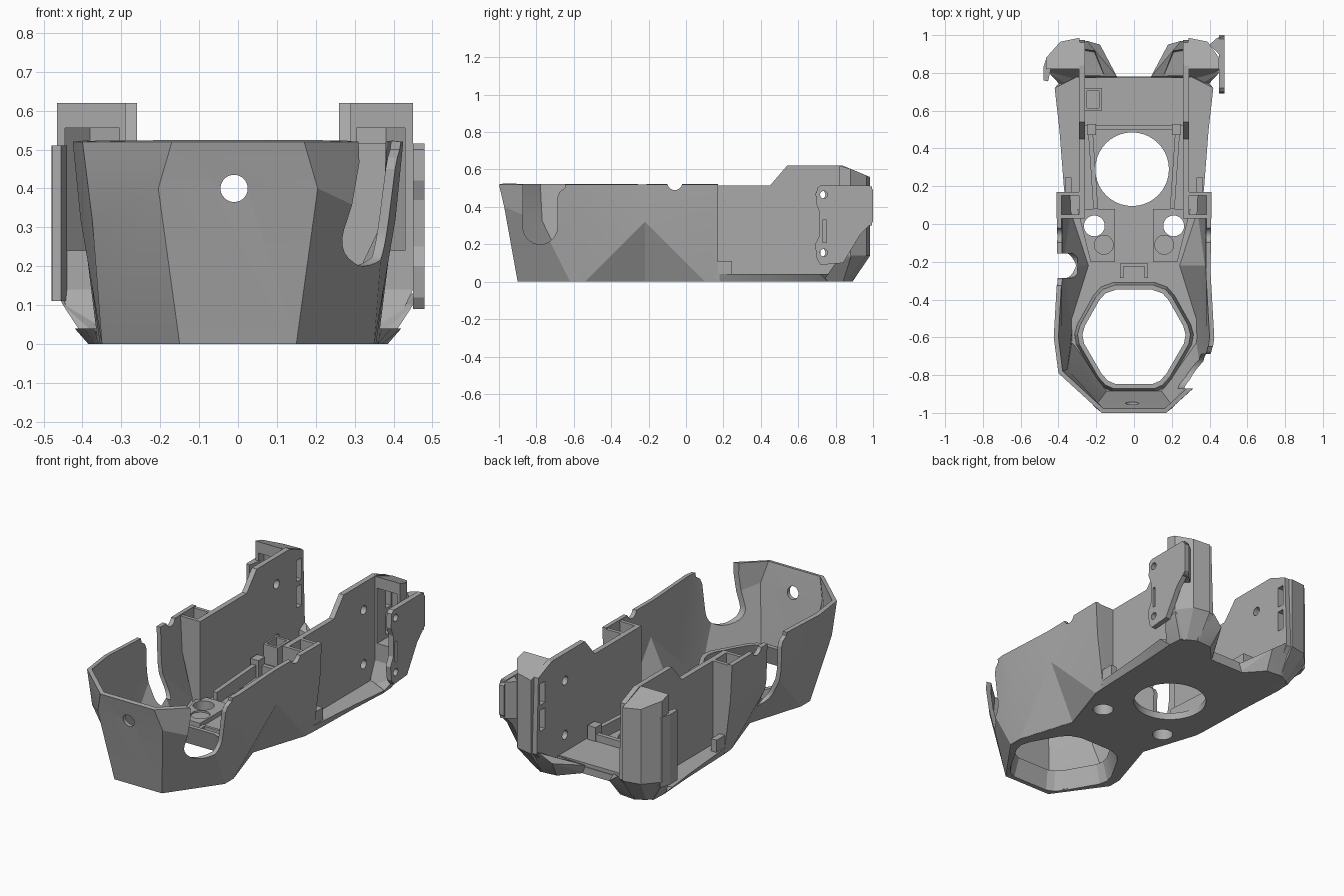
import bpy, bmesh, math
from mathutils import Vector

old = bpy.data.objects.get("Cube")
if old:
    bpy.data.objects.remove(old)

grey = bpy.data.materials.new("plain grey")
grey.use_nodes = True
grey.diffuse_color = (0.4, 0.4, 0.4, 1)
grey.node_tree.nodes["Principled BSDF"].inputs["Base Color"].default_value = (0.4, 0.4, 0.4, 1)


def finish(name, bm, normals=True):
    if normals:
        bmesh.ops.recalc_face_normals(bm, faces=bm.faces)
    mesh = bpy.data.meshes.new(name)
    bm.to_mesh(mesh)
    bm.free()
    mesh.materials.append(grey)
    ob = bpy.data.objects.new(name, mesh)
    bpy.context.collection.objects.link(ob)
    return ob


def loft(name, loops):
    """Closed solid through matching 3D loops."""
    bm = bmesh.new()
    rows = [[bm.verts.new(p) for p in loop] for loop in loops]
    n = len(rows[0])
    for a, b in zip(rows, rows[1:]):
        for i in range(n):
            j = (i + 1) % n
            bm.faces.new((a[i], a[j], b[j], b[i]))
    bm.faces.new(rows[0][::-1])
    bm.faces.new(rows[-1])
    return finish(name, bm)


def level(points, z):
    return [(x, y, z) for x, y in points]


def box(name, x0, x1, y0, y1, z0, z1):
    rect = [(x0, y0), (x1, y0), (x1, y1), (x0, y1)]
    return loft(name, [level(rect, z0), level(rect, z1)])


def side_plate(name, profile, x0, x1):
    """Extrude a (y, z) profile along x."""
    return loft(name, [[(x, y, z) for y, z in profile] for x in (x0, x1)])


def hull(name, points):
    bm = bmesh.new()
    for p in points:
        bm.verts.new(p)
    bmesh.ops.convex_hull(bm, input=bm.verts)
    return finish(name, bm)


def rod(center, radius, length, axis):
    """Cylinder cutter along an axis."""
    bm = bmesh.new()
    bmesh.ops.create_cone(bm, cap_ends=True, segments=40, radius1=radius, radius2=radius, depth=length)
    turn = Vector((0, 0, 1)).rotation_difference(Vector(axis)).to_matrix()
    bmesh.ops.rotate(bm, verts=bm.verts, matrix=turn)
    bmesh.ops.translate(bm, verts=bm.verts, vec=center)
    return finish("cutter", bm)


def apply(ob, kind, **settings):
    mod = ob.modifiers.new(kind, kind)
    for key, value in settings.items():
        setattr(mod, key, value)
    bpy.context.view_layer.objects.active = ob
    bpy.ops.object.modifier_apply(modifier=mod.name)


def cut(ob, *cutters):
    for c in cutters:
        c.hide_render = True
        apply(ob, "BOOLEAN", operation="DIFFERENCE", solver="EXACT", object=c)
        bpy.data.objects.remove(c)


def both(half):
    """Mirror a half outline running front to back into a full one."""
    return [(-x, *rest) for x, *rest in reversed(half)] + list(half)


X, Y, Z = (1, 0, 0), (0, 1, 0), (0, 0, 1)

# Faceted outer shell, open at the top and back, pinched at the waist
low = [(.15, -.9), (.35, -.62), (.35, -.54), (.25, -.22), (.355, .1), (.36, .17)]
middle = [(.205, -.972, .4), (.375, -.78, .32), (.405, -.56, .32), (.4, -.22, .32), (.4, .1, .32), (.4, .17, .32)]
high = [(.17, -1), (.4, -.79), (.425, -.6), (.405, -.25), (.41, .1), (.41, .17)]
bm = bmesh.new()
rows = [[bm.verts.new(p) for p in loop]
        for loop in (level(both(low), 0), both(middle), level(both(high), .52))]
waists = (2, 9)
for a, b in zip(rows, rows[1:]):
    for i in range(len(a) - 1):
        p, q, r, t = a[i], a[i + 1], b[i + 1], b[i]
        if i in waists:
            faces = ((p, q, t), (q, r, t))
        elif i + 1 in waists:
            faces = ((p, q, r), (p, r, t))
        else:
            faces = ((p, q, r, t),)
        for face in faces:
            bm.faces.new(face)
bm.normal_update()
if min(bm.faces, key=lambda f: f.calc_center_median().y).normal.y > 0:
    bmesh.ops.reverse_faces(bm, faces=bm.faces)
shell = finish("outer_shell", bm, normals=False)
apply(shell, "SOLIDIFY", thickness=.025, offset=-1)


def slot(x0, x1, y, r, z, side):
    """Round-bottomed opening with one flared upper corner."""
    arc = [(y - side * r * math.cos(t), z + r - r * math.sin(t))
           for t in [i * math.pi / 14 for i in range(15)]]
    flare = [(y + side * r, .45), (y + side * (r + .012), .48), (y + side * (r + .04), .5),
             (y + side * (r + .04), .7), (y - side * r, .7)]
    return side_plate("cutter", arc + flare, x0, x1)


cut(shell, rod((-.01, -1, .4), .035, .4, Y), rod((0, -.06, .53), .04, 2, X),
    slot(.2, .6, -.78, .092, .2, 1), slot(-.6, -.3, -.22, .065, .12, -1))

# Floor with a ledge outside the rear walls
inner = [(x * .985, y * .99) for x, y in low[:-1]]
rear_low = [(.36, .18), (.37, .5), (.385, .76), (.3, .78)]
rear_high = [(.37, .18), (.395, .5), (.42, .72), (.3, .78)]
floor = loft("floor", [level(both(inner + rear_low), 0), level(both(inner + rear_high), .04)])

# Large front opening with a tapered collar
ring = both([(.12, -.895), (.165, -.875), (.205, -.83), (.315, -.64), (.325, -.585), (.31, -.53),
             (.22, -.37), (.18, -.325), (.11, -.3)])


def scaled(k, z):
    return [(x * k, -.59 + (y + .59) * k, z) for x, y in ring]


collar = loft("opening_collar", [scaled(.965, 0), scaled(.97, .04), scaled(.92, .11)])
for ob in (floor, collar):
    cut(ob, loft("cutter", [scaled(.95, -.02), scaled(.93, 0), scaled(.84, .11), scaled(.83, .13)]))

cut(floor, rod((-.01, .29, 0), .195, .4, Z))

# Raised floor details
rear_deck = box("rear_deck", -.26, .26, .52, .775, .03, .06)
cross_bar = box("cross_bar", -.2, .2, .5, .525, .03, .1)
front_dock = box("front_dock", -.075, .075, -.285, -.21, .03, .07)
cut(front_dock, box("cutter", -.055, .055, -.3, -.225, .042, .2))
bracket = box("square_bracket", -.26, -.17, .6, .72, .04, .17)
cut(bracket, box("cutter", -.25, -.185, .615, .705, .06, .3))

for s, side in ((1, "left"), (-1, "right")):
    def span(a, b):
        return sorted((s * a, s * b))

    def flip(points):
        return [(s * p[0], *p[1:]) for p in points]

    # Screw pads and rails beside the round hole
    pad = loft(side + "_screw_pad", [level(flip([(.1, -.2), (.23, -.2), (.3, .08), (.1, .08)]), z)
                                     for z in (.035, .065)])
    cut(pad, rod((s * .16, -.11, .08), .05, .05, Z))
    for ob in (pad, floor):
        cut(ob, rod((s * .21, -.01, 0), .055, .4, Z), rod((-.01, .29, 0), .195, .4, Z))
    loft(side + "_rail", [level(flip([(.19, .08), (.215, .08), (.245, .52), (.22, .52)]), z) for z in (.03, .11)])
    box(side + "_rail_post", *span(.2, .25), .47, .53, .03, .14)

    # Rear side wall with screw holes and slots
    wall = side_plate(side + "_rear_wall", [(.03, .0), (.03, .515), (.45, .515), (.54, .62), (.84, .62),
                      (.96, .57), (.975, .14), (.88, .02)], *span(.26, .29))

    # Cross walls closing the box between the rear wall and the shell
    for y, part, ends in ((.03, "front", (.3, .375, .395)), (.15, "back", (.345, .39, .4))):
        loft(f"{side}_box_{part}", [[(s * .27, y, z), (s * e, y, z), (s * e, y + .02, z), (s * .27, y + .02, z)]
                                    for z, e in zip((.02, .32, .515), ends)])
    box(side + "_low_tab", *span(.33, .365), .165, .245, .02, .11)

    # Hollow rear corner wing with sloped roof and tapered foot
    e = .45 if s > 0 else .465
    plan = [(.285, .82), (e, .82), (e, .88), (.39, .965), (.29, .985), (.285, .95)]
    lower = [(.285, .76), (.385, .76), (.38, .82), (.35, .86), (.29, .89), (.285, .88)]
    roof = [(x, y, .62 - max(0, y - .84) * .42) for x, y in plan]
    wing = loft(side + "_corner_wing", [level(flip(lower), 0), level(flip(plan), .14), flip(roof)])
    pocket = [(.305, .7), (e - .02, .7), (e - .02, .87), (.38, .94), (.305, .955)]
    cut(wing, loft("cutter", [level(flip(pocket), z) for z in (.24, .555)]))
    for ob in (wall, wing):
        cut(ob, *[rod((s * .275, .72, z), .025, .08, X) for z in (.155, .465)],
            *[box("cutter", *span(.24, .32), .9, .945, z, z + .12) for z in (.26, .41)])

    # Rear foot with a sunken top
    foot = hull(side + "_rear_foot", flip([(.1, .77, 0), (.2, .88, .0), (.3, .89, 0), (.3, .77, 0),
                (.09, .78, .05), (.18, .95, .1), (.25, .97, .15), (.29, .97, .15), (.29, .78, .06)]))
    cut(foot, hull("cutter", flip([(.16, .79, .05), (.27, .79, .05), (.21, .91, .07), (.27, .92, .08),
                   (.15, .78, .3), (.27, .78, .3), (.2, .94, .3), (.27, .94, .3)])))

    # Sloped skirt joining the ledge to the wing
    hull(side + "_skirt", flip([(.34, .73, .0), (.385, .73, .0), (.45, .8, .1), (e, .88, .13),
                                (.38, .84, .0), (.3, .88, .02), (.3, .76, 0), (.3, .9, .12)]))

# Left ear plate with screw holes and a slot
ear = side_plate("left_ear", [(.7, .12), (.69, .2), (.715, .25), (.715, .37), (.695, .42), (.7, .5), (.72, .515),
                 (.98, .515), (1, .49), (1, .32), (.93, .25), (.84, .1), (.72, .09)], .45, .48)
cut(ear, *[rod((.46, .737, z), .02, .2, X) for z in (.155, .465)],
    box("cutter", .4, .5, .73, .75, .21, .33))

# Flange filling between the left wing and its ear
hull("left_rear_flange", [(x, y, z) for x, y in ((.4, .95), (.45, .9), (.478, .94), (.478, .995), (.44, .985))
                          for z in (.3, .51)])

# Curved outer cheek on the right wing
hull("right_cheek", [(-x, y, z) for x, y in ((.455, .755), (.478, .76), (.48, .83), (.46, .89), (.44, .82))
                     for z in (.11, .51)])

# Keep facets crisp and soften round edges
bpy.ops.object.select_all(action="DESELECT")
for ob in bpy.context.scene.objects:
    if ob.type == "MESH" and grey.name in ob.data.materials:
        ob.select_set(True)
        bpy.context.view_layer.objects.active = ob
bpy.ops.object.shade_smooth_by_angle(angle=math.radians(15))
